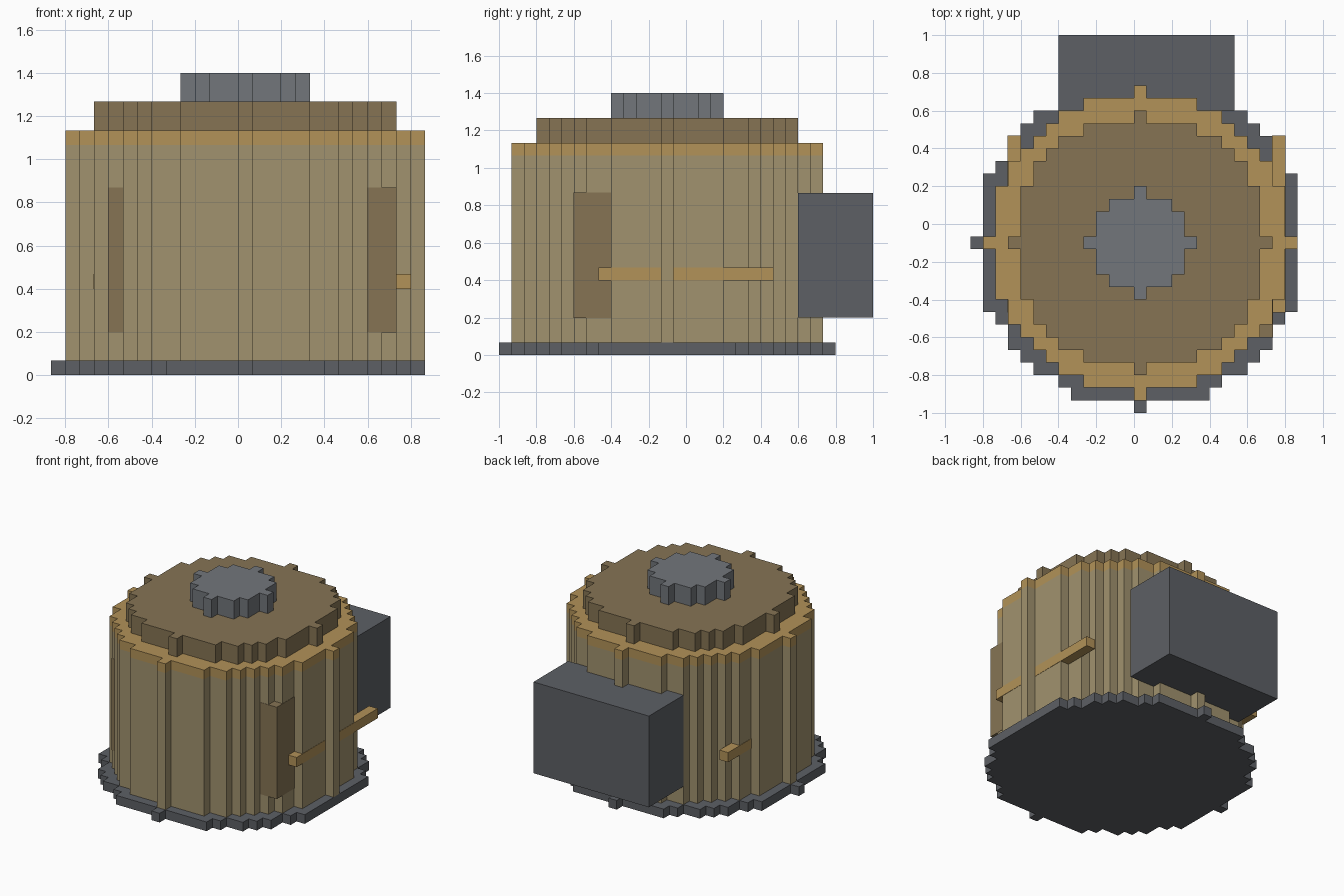
import bpy, bmesh, math

if "Cube" in bpy.data.objects:
    bpy.data.objects.remove(bpy.data.objects["Cube"])

V = 1 / 15          # edge of one block
CY = -2             # block row holding the drum axis (column 0 in x)
EPS = 0.002         # inlays stand this far proud of the drum


def material(name, rgb):
    m = bpy.data.materials.new(name)
    lin = [((c / 255 + 0.055) / 1.055) ** 2.4 for c in rgb]
    m.diffuse_color = (*lin, 1)
    m.use_nodes = True
    m.node_tree.nodes["Principled BSDF"].inputs["Base Color"].default_value = m.diffuse_color
    return m


DARK = material("dark_metal", (93, 96, 101))
STEEL = material("light_metal", (114, 118, 123))
TAN = material("tan_wood", (161, 146, 110))
GOLD = material("gold_wood", (178, 146, 88))
BROWN = material("brown_wood", (134, 116, 84))


def prism(name, outline, z0, z1, mat):
    """Extrude a flat outline (world units) from z0 to z1."""
    bm = bmesh.new()
    face = bm.faces.new([bm.verts.new((x, y, z0)) for x, y in outline])
    ext = bmesh.ops.extrude_face_region(bm, geom=[face])
    top = [g for g in ext["geom"] if isinstance(g, bmesh.types.BMVert)]
    bmesh.ops.translate(bm, verts=top, vec=(0, 0, z1 - z0))
    if not any(f.normal.z < -0.5 and f.calc_center_median().z < z0 + 1e-5 for f in bm.faces):
        pass
    bmesh.ops.recalc_face_normals(bm, faces=bm.faces)
    me = bpy.data.meshes.new(name)
    bm.to_mesh(me)
    bm.free()
    me.materials.append(mat)
    ob = bpy.data.objects.new(name, me)
    bpy.context.collection.objects.link(ob)
    return ob


def block_disc(name, r, z0, z1, mat, max_right=99):
    """Stepped disc of blocks with radius r around the drum axis."""
    right, left = [], []
    last = None
    for d in range(-r, r + 1):
        h = math.isqrt(r * r - d * d)
        y = CY + d
        if h != last:                       # new step in the outline
            if last is not None:
                right.append((min(last, max_right) + 1, y))
                left.append((-last, y))
            right.append((min(h, max_right) + 1, y))
            left.append((-h, y))
        last = h
    right.append((min(last, max_right) + 1, CY + r + 1))
    left.append((-last, CY + r + 1))
    pts = [(x * V, y * V) for x, y in right + left[::-1]]
    return prism(name, pts, z0 * V, z1 * V, mat)


def box(name, x0, x1, y0, y1, z0, z1, mat, grow=0.0):
    x0, y0, z0 = (c * V - grow for c in (x0, y0, z0))
    x1, y1, z1 = (c * V + grow for c in (x1, y1, z1))
    return prism(name, [(x0, y0), (x1, y0), (x1, y1), (x0, y1)], z0, z1, mat)


# Stacked drum: base plate, wall, rim, lid and cap
block_disc("base_plate", 13, 0, 1, DARK, max_right=12)
block_disc("drum_wall", 12, 1, 16, TAN)
block_disc("drum_rim", 12, 16, 17, GOLD)
block_disc("lid", 10, 17, 19, BROWN)
block_disc("cap", 4, 19, 21, STEEL)

# Large box on the back
box("rear_box", -6, 8, 9, 15, 3, 13, DARK)

# Upright panels and side rails, mirrored about the block grid centre (x = 1 block)
for side in ("right", "left"):
    for part, x0, x1, y0, y1, z0, z1, mat in (
            ("panel", 9, 11, CY - 7, CY - 4, 3, 13, BROWN),
            ("rail", 11, 12, CY - 5, CY + 9, 6, 7, GOLD)):
        if side == "left":
            x0, x1 = 2 - x1, 2 - x0
        box(f"{side}_{part}", x0, x1, y0, y1, z0, z1, mat, EPS)
